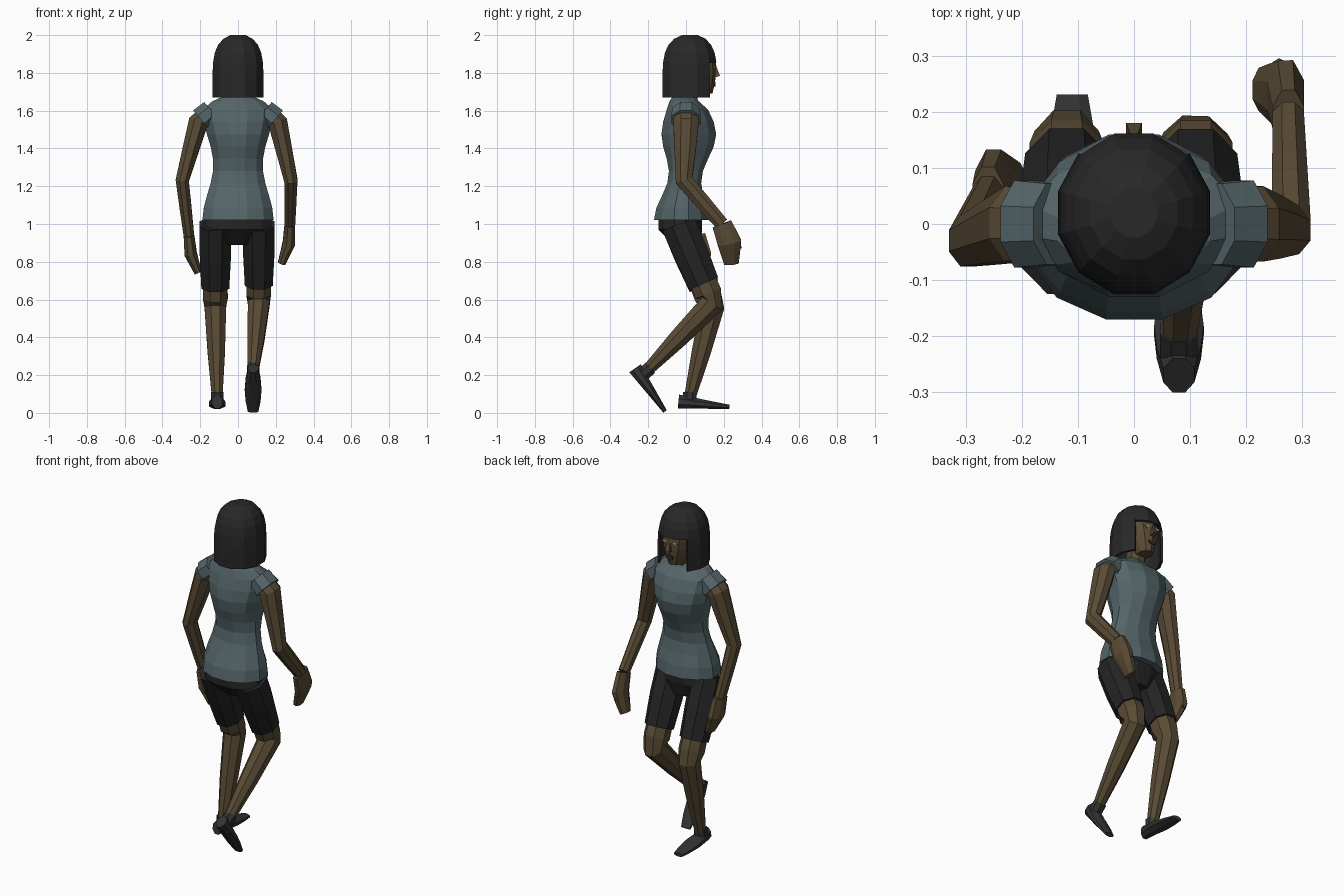
import bpy, bmesh
from math import sin, cos, pi
from mathutils import Vector

cube = bpy.data.objects.get("Cube")
if cube:
    bpy.data.objects.remove(cube, do_unlink=True)


def material(name, red, green, blue):
    mat = bpy.data.materials.new(name)
    mat.use_nodes = True
    mat.diffuse_color = (red, green, blue, 1)
    shader = mat.node_tree.nodes["Principled BSDF"]
    shader.inputs["Base Color"].default_value = (red, green, blue, 1)
    shader.inputs["Roughness"].default_value = 0.9
    return mat


skin = material("brown skin", 0.1, 0.07, 0.035)
slate_cloth = material("slate blue cloth", 0.09, 0.13, 0.14)
black_cloth = material("black cloth", 0.018, 0.018, 0.019)
black_hair = material("black hair", 0.021, 0.021, 0.021)
leather = material("charcoal leather", 0.033, 0.033, 0.035)
eye_white = material("eye white", 0.35, 0.33, 0.28)
lip_colour = material("dark lips", 0.05, 0.025, 0.018)


def loft(name, rings, mat, sides=8, level=False, remove=None):
    """Skin rings of (centre, half width, half depth); level keeps them flat."""
    bm = bmesh.new()
    centres = [ring[0] for ring in rings]
    last = len(rings) - 1
    loops = []
    for i, (centre, width, depth) in enumerate(rings):
        across, forward = Vector((1, 0, 0)), Vector((0, 1, 0))
        if not level:
            tangent = (centres[min(i + 1, last)] - centres[max(i - 1, 0)]).normalized()
            across = (across - tangent * tangent.x).normalized()
            forward = tangent.cross(across)
        loop = []
        for k in range(sides):
            angle = 2 * pi * (k + 0.5) / sides
            offset = across * width * cos(angle) + forward * depth * sin(angle)
            loop.append(bm.verts.new(centre + offset))
        loops.append(loop)
    for low, high in zip(loops, loops[1:]):
        for k in range(sides):
            n = (k + 1) % sides
            bm.faces.new((low[k], low[n], high[n], high[k]))
    bm.faces.new(loops[0])
    bm.faces.new(loops[-1])
    if remove:
        doomed = [face for face in bm.faces if remove(face.calc_center_median())]
        bmesh.ops.delete(bm, geom=doomed, context="FACES")
    bmesh.ops.recalc_face_normals(bm, faces=bm.faces)
    mesh = bpy.data.meshes.new(name)
    bm.to_mesh(mesh)
    bm.free()
    mesh.materials.append(mat)
    part = bpy.data.objects.new(name, mesh)
    bpy.context.collection.objects.link(part)
    return part


def chain(name, joints, radii, mat, depth=1.1, bulge=1.0, sides=8):
    """Limb through joints, with one fuller ring in the middle of each bone."""
    rings = [(joints[0], radii[0], radii[0] * depth)]
    for i in range(1, len(joints)):
        middle = bulge * (radii[i - 1] + radii[i]) / 2
        rings.append((joints[i - 1].lerp(joints[i], 0.5), middle, middle * depth))
        rings.append((joints[i], radii[i], radii[i] * depth))
    return loft(name, rings, mat, sides)


# Shirt: flared hem, narrow waist, chest bulge, then a slope to the collar
shirt_rings = []
for step in range(10):
    t = step / 10
    centre = Vector((0, -0.005 - 0.02 * cos(pi * t / 0.7), 1.02 + 0.65 * t))
    half_width = 0.165 + 0.03 * cos(2 * pi * t / 0.9)
    half_depth = 0.12 + 0.03 * cos(2 * pi * t / 0.7)
    shirt_rings.append((centre, half_width, half_depth))
shirt_rings.append((Vector((0, -0.01, 1.65)), 0.14, 0.08))
shirt_rings.append((Vector((0, -0.01, 1.68)), 0.07, 0.06))
loft("shirt", shirt_rings, slate_cloth, sides=12, level=True)

# Neck and head, tapering to the chin
chain("neck", [Vector((0, -0.01, 1.6)), Vector((0, 0.03, 1.76))], [0.055, 0.05], skin)
head_rings = []
for step in range(6):
    t = step / 5
    half_width = 0.04 + 0.055 * sin(pi * t / 1.6)
    head_rings.append((Vector((0, 0.09 - 0.05 * t, 1.69 + 0.24 * t)), half_width, half_width + 0.01))
loft("head", head_rings, skin, sides=10, level=True)
chain("nose", [Vector((0, 0.15, 1.85)), Vector((0, 0.165, 1.78))], [0.006, 0.02], skin, sides=4)


def face_plate(name, x, y, z, width, mat):
    front = Vector((x, y, z))
    chain(name, [front - Vector((0, 0.008, 0)), front], [width, width], mat, depth=0.5, sides=6)


for side, label in ((1, "right"), (-1, "left")):
    face_plate(label + "_eye", side * 0.035, 0.154, 1.83, 0.016, eye_white)
face_plate("mouth", 0, 0.156, 1.74, 0.024, lip_colour)


# Bobbed hair: a dome with an open bottom and face
def opening(point):
    return point.z < 1.68 or (point.z < 1.88 and point.y > 0.1 and abs(point.x) < 0.09)


hair_rings = []
for step in range(8):
    t = sin(pi * step / 16)
    dome = (1 - t ** 5) ** 0.5
    hair_rings.append((Vector((0, 0.02, 1.67 + 0.336 * t)), 0.14 * dome, 0.15 * dome))
hair = loft("hair", hair_rings, black_hair, sides=12, level=True, remove=opening)
thickness = hair.modifiers.new("thickness", "SOLIDIFY")
thickness.thickness = 0.014
thickness.offset = -1

# Shorts seat
loft("shorts_seat", [(Vector((0, -0.03, 1.04)), 0.17, 0.12),
                     (Vector((0, -0.03, 0.97)), 0.19, 0.12),
                     (Vector((0, 0, 0.89)), 0.1, 0.07)], black_cloth, sides=12, level=True)


# Legs: thigh in shorts, bare knee and calf, and a shoe from heel to toe
def leg(label, x, knee, ankle, heel, toe):
    hip = Vector((x, -0.04, 1))
    hem = hip.lerp(knee, 0.75)
    chain(label + "_shorts_leg", [hip, hem], [0.09, 0.08], black_cloth, bulge=1.05)
    chain(label + "_leg", [hem, knee, ankle], [0.07, 0.062, 0.03], skin, bulge=1.08)
    up = Vector((1, 0, 0)).cross(toe - heel).normalized()
    shoe_rings = []
    for step in range(5):
        t = step / 4
        half_height = 0.04 - 0.028 * t
        centre = heel.lerp(toe, t) + up * half_height
        shoe_rings.append((centre, 0.03 + 0.018 * sin(pi * t), half_height))
    loft(label + "_shoe", shoe_rings, leather)
    collar = ankle + up * 0.03
    chain(label + "_shoe_collar", [ankle - up * 0.03, collar], [0.036, 0.036], leather)


leg("right", 0.11, knee=Vector((0.11, 0.14, 0.58)), ankle=Vector((0.08, -0.21, 0.22)),
    heel=Vector((0.08, -0.3, 0.21)), toe=Vector((0.08, -0.12, 0)))
leg("left", -0.12, knee=Vector((-0.12, 0.14, 0.56)), ankle=Vector((-0.11, 0.02, 0.08)),
    heel=Vector((-0.11, -0.04, 0.02)), toe=Vector((-0.11, 0.23, 0.02)))


# Arms: sleeve cap, bare arm, mitten hand and thumb
def arm(label, side, elbow, wrist, palm, tip):
    root = Vector((side * 0.14, 0, 1.6))
    shoulder = Vector((side * 0.21, 0, 1.54))
    chain(label + "_sleeve", [root, root.lerp(shoulder, 0.8)], [0.065, 0.07], slate_cloth, depth=1.2)
    chain(label + "_arm", [root, shoulder, elbow, wrist], [0.05, 0.056, 0.038, 0.03], skin, depth=1.3)
    chain(label + "_hand", [wrist, palm, tip], [0.03, 0.036, 0.022], skin, depth=1.9)
    reach = Vector((0, 0.05, 0))
    thumb_joints = [wrist.lerp(palm, 0.5) + reach / 2, palm.lerp(tip, 0.3) + reach]
    chain(label + "_thumb", thumb_joints, [0.02, 0.013], skin, sides=6)


arm("right", 1, elbow=Vector((0.28, -0.01, 1.23)), wrist=Vector((0.275, 0.19, 1)),
    palm=Vector((0.27, 0.23, 0.9)), tip=Vector((0.23, 0.24, 0.79)))
arm("left", -1, elbow=Vector((-0.295, -0.03, 1.23)), wrist=Vector((-0.26, 0.05, 0.94)),
    palm=Vector((-0.25, 0.07, 0.84)), tip=Vector((-0.21, 0.07, 0.74)))
